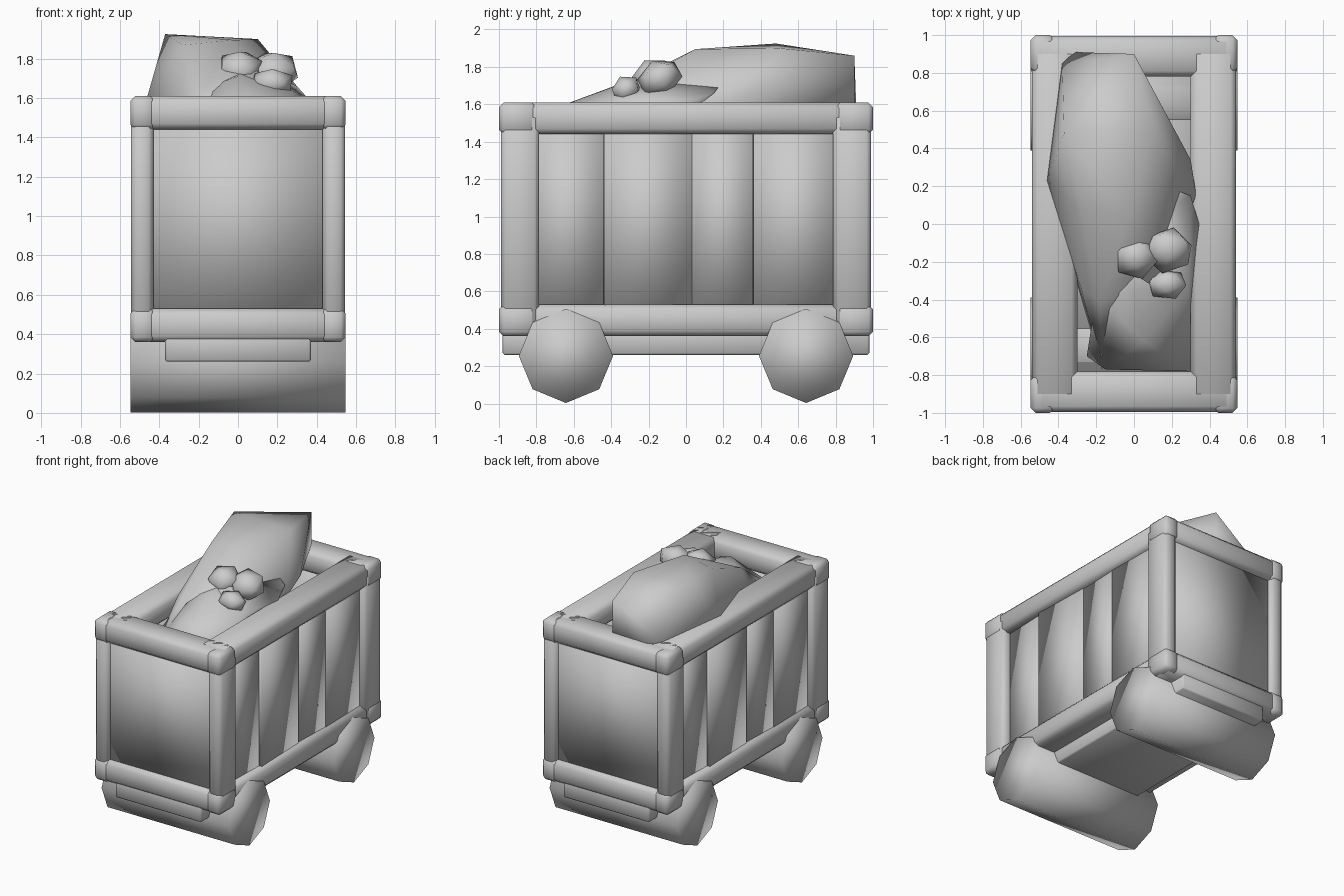
import bpy, bmesh, math
from mathutils import Vector, Matrix

if "Cube" in bpy.data.objects:
    bpy.data.objects.remove(bpy.data.objects["Cube"])


def finish(name, bm):
    bmesh.ops.recalc_face_normals(bm, faces=bm.faces)
    me = bpy.data.meshes.new(name)
    bm.to_mesh(me)
    bm.free()
    ob = bpy.data.objects.new(name, me)
    bpy.context.collection.objects.link(ob)
    me.shade_smooth()
    return ob


def box(name, lo, hi, bevel=0.0, turn=0.0):
    """Box between two corners, optionally chamfered and turned about z."""
    lo, hi = Vector(lo), Vector(hi)
    bm = bmesh.new()
    bmesh.ops.create_cube(bm, size=1)
    bmesh.ops.scale(bm, vec=hi - lo, verts=bm.verts)
    if bevel:
        bmesh.ops.bevel(bm, geom=bm.edges[:], offset=bevel, segments=1, affect='EDGES')
    bmesh.ops.rotate(bm, matrix=Matrix.Rotation(turn, 3, 'Z'), verts=bm.verts)
    bmesh.ops.translate(bm, vec=(lo + hi) / 2, verts=bm.verts)
    return finish(name, bm)


def hull(name, points):
    bm = bmesh.new()
    for p in points:
        bm.verts.new(p)
    res = bmesh.ops.convex_hull(bm, input=bm.verts)
    loose = [v for v in res['geom_interior'] if isinstance(v, bmesh.types.BMVert)]
    bmesh.ops.delete(bm, geom=loose, context='VERTS')
    return finish(name, bm)


def span(s, a, b):
    return (min(s * a, s * b), max(s * a, s * b))


# Frame: rails, posts and corner blocks
for level, z0, z1 in (("lower", 0.36, 0.53), ("upper", 1.44, 1.61)):
    for s, side in ((-1, "left"), (1, "right")):
        x0, x1 = span(s, 0.30, 0.54)
        box(f"{level}_{side}_rail", (x0, -0.93, z0), (x1, 0.93, z1), 0.03)
    for s, end in ((-1, "front"), (1, "back")):
        y0, y1 = span(s, 0.78, 0.995)
        box(f"{level}_{end}_rail", (-0.52, y0, z0), (0.52, y1, z1), 0.03)
        for t, side in ((-1, "left"), (1, "right")):
            x0, x1 = span(t, 0.42, 0.547)
            y0, y1 = span(s, 0.80, 1.0)
            box(f"{level}_{end}_{side}_corner", (x0, y0, z0), (x1, y1, z1), 0.025)
for s, end in ((-1, "front"), (1, "back")):
    for t, side in ((-1, "left"), (1, "right")):
        x0, x1 = span(t, 0.43, 0.545)
        y0, y1 = span(s, 0.785, 0.99)
        box(f"{end}_{side}_post", (x0, y0, 0.42), (x1, y1, 1.55), 0.025)

# End panels
for s, end in ((-1, "front"), (1, "back")):
    y0, y1 = span(s, 0.86, 0.955)
    box(f"{end}_panel", (-0.46, y0, 0.45), (0.46, y1, 1.52))

# Side planks, slightly uneven; the left side is the right turned half round
planks = ((-0.82, -0.44, 0.485, -0.03), (-0.44, 0.03, 0.505, 0.03),
          (0.03, 0.36, 0.495, -0.03), (0.36, 0.82, 0.50, 0.02))
for s, side in ((-1, "left"), (1, "right")):
    for i, (a, b, x, turn) in enumerate(planks):
        x0, x1 = span(s, x - 0.06, x)
        y0, y1 = span(s, a, b)
        box(f"{side}_plank_{i + 1}", (x0, y0, 0.45), (x1, y1, 1.52), 0, turn)

# Floor and chassis
box("chassis", (-0.37, -0.98, 0.26), (0.37, 0.98, 0.42), 0.01)
box("floor", (-0.44, -0.88, 0.40), (0.44, 0.88, 0.47))

# Eight-sided rollers
for s, end in ((-1, "front"), (1, "back")):
    bm = bmesh.new()
    bmesh.ops.create_cone(bm, cap_ends=True, segments=8, radius1=0.252, radius2=0.252, depth=1.095)
    bmesh.ops.rotate(bm, matrix=Matrix.Rotation(math.pi / 2, 3, 'Y'), verts=bm.verts)
    bmesh.ops.translate(bm, vec=(0, s * 0.642, 0.255), verts=bm.verts)
    finish(f"{end}_roller", bm)

# Cargo: big tilted boulder, smaller heap, and three nuggets
hull("large_boulder", [
    (-0.32, 0.91, 1.60), (0.0, 0.90, 1.86), (0.0, 0.90, 1.60), (-0.38, 0.85, 1.62),
    (-0.37, 0.48, 1.925), (0.10, 0.50, 1.90), (-0.02, 0.05, 1.895), (-0.28, 0.08, 1.87),
    (0.30, 0.34, 1.66), (0.33, 0.15, 1.60), (-0.46, 0.23, 1.61), (-0.28, -0.34, 1.61),
    (0.12, -0.30, 1.70), (-0.18, -0.42, 1.66), (-0.17, -0.77, 1.40), (0.22, -0.10, 1.30),
    (-0.25, 0.20, 1.30)])
hull("small_boulder", [
    (0.22, 0.18, 1.70), (0.30, 0.15, 1.66), (0.345, 0.0, 1.61), (0.05, 0.0, 1.77),
    (0.0, -0.35, 1.71), (0.29, -0.35, 1.63), (-0.20, -0.38, 1.64), (0.05, -0.62, 1.61),
    (0.30, -0.78, 1.46), (-0.15, -0.77, 1.42), (-0.25, -0.70, 1.40), (0.25, -0.5, 1.15),
    (-0.1, -0.5, 1.15)])
for i, (loc, size) in enumerate((((0.01, -0.18, 1.75), (0.125, 0.12, 0.095)),
                                 ((0.18, -0.14, 1.74), (0.14, 0.13, 0.10)),
                                 ((0.175, -0.32, 1.68), (0.115, 0.085, 0.075)))):
    bm = bmesh.new()
    bmesh.ops.create_icosphere(bm, subdivisions=1, radius=1)
    bmesh.ops.rotate(bm, matrix=Matrix.Rotation(0.7 * i, 3, 'Z'), verts=bm.verts)
    bmesh.ops.scale(bm, vec=size, verts=bm.verts)
    bmesh.ops.rotate(bm, matrix=Matrix.Rotation(0.45, 3, 'X'), verts=bm.verts)
    bmesh.ops.translate(bm, vec=loc, verts=bm.verts)
    finish(f"nugget_{i + 1}", bm)
